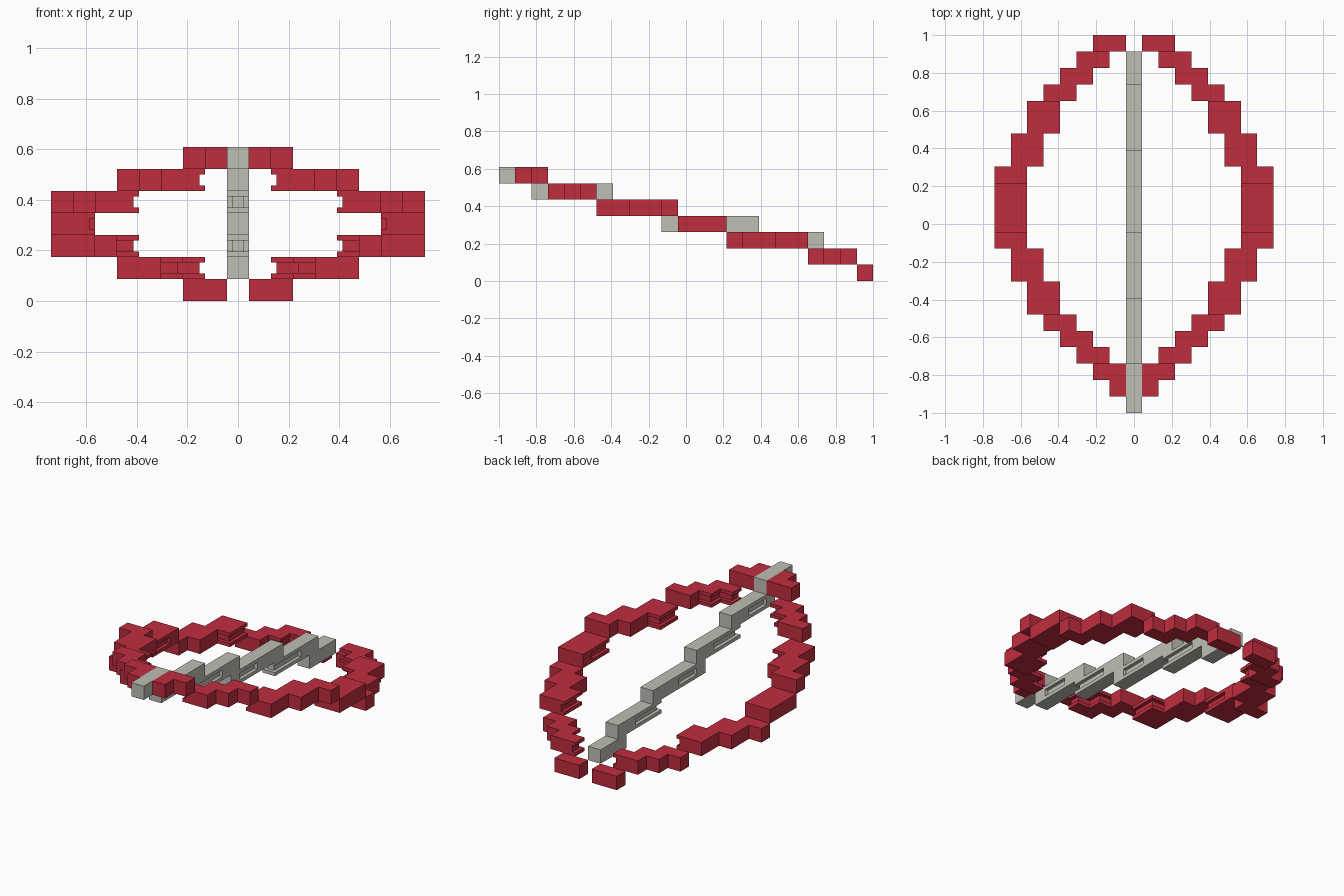
import bpy, bmesh
from mathutils import Matrix, Vector

old = bpy.data.objects.get("Cube")
if old:
    bpy.data.objects.remove(old, do_unlink=True)

U = 2 / 23      # block size
Q = 0.25        # groove depth and lip thickness, in blocks


def material(name, rgb):
    m = bpy.data.materials.new(name)
    m.diffuse_color = (*rgb, 1)
    m.use_nodes = True
    m.node_tree.nodes["Principled BSDF"].inputs["Base Color"].default_value = (*rgb, 1)
    return m


RED = material("crimson", (0.53, 0.026, 0.05))
GREY = material("warm grey", (0.53, 0.52, 0.46))


def box(bm, x0, x1, y0, y1, z0, z1):
    """Add a box given in block units: x from the middle, y from the front, z from the ground."""
    lo, hi = Vector((x0, y0 - 11.5, z0)) * U, Vector((x1, y1 - 11.5, z1)) * U
    bmesh.ops.create_cube(bm, size=1, matrix=Matrix.Translation((lo + hi) / 2)
                          @ Matrix.Diagonal((*(hi - lo), 1)))


def lips(bm, x0, x1, y0, y1, z):
    """Thin slabs above and below a groove."""
    box(bm, x0, x1, y0, y1, z, z + Q)
    box(bm, x0, x1, y0, y1, z + 1 - Q, z + 1)


def finish(bm, name, mat):
    me = bpy.data.meshes.new(name)
    bm.to_mesh(me)
    bm.free()
    me.materials.append(mat)
    bpy.context.collection.objects.link(bpy.data.objects.new(name, me))


# Ring: layer -> rows (first row, end row, inner x, outer x, grooved, step side)
RING = {
    6: [(1, 2, 1, 2, 0, 0), (2, 3, 1, 3, 0, 0)],
    5: [(3, 4, 2, 4, 1, 1), (4, 5, 3, 5, 1, 1), (5, 6, 4, 6, 0, 0)],
    4: [(6, 8, 5, 7, 1, 1), (8, 10, 6, 8, 0, 0), (10, 11, 7, 9, 0, 0)],
    3: [(11, 13, 7, 9, 1, 0), (13, 14, 7, 9, 0, 0)],
    2: [(14, 15, 7, 9, 0, 0), (15, 17, 6, 8, 0, 0), (17, 19, 5, 7, 1, -1)],
    1: [(19, 20, 4, 6, 0, 0), (20, 21, 3, 5, 1, -1), (21, 22, 2, 4, 1, -1)],
    0: [(22, 23, 1, 3, 0, 0)],
}
for side, sx in (("left", 1), ("right", -1)):
    for z, rows in RING.items():
        bm = bmesh.new()
        for y0, y1, a, b, grooved, step in rows:
            a, b = a - 0.5, b - 0.5
            if not grooved:
                box(bm, a, b, y0, y1, z, z + 1)
                continue
            lips(bm, a, b, y0, y1, z)
            # core set back from the inner face and from the exposed step
            c0 = y0 + (Q if step < 0 else 0)
            c1 = y1 - (Q if step > 0 else 0)
            box(bm, a + Q, b, c0, c1, z + Q, z + 1 - Q)
            if step:
                s0, s1 = (c1, y1) if step > 0 else (y0, c0)
                box(bm, a + 1 + Q, b, s0, s1, z + Q, z + 1 - Q)
        if sx < 0:
            bmesh.ops.scale(bm, vec=(-1, 1, 1), verts=bm.verts)
            bmesh.ops.reverse_faces(bm, faces=bm.faces)
        finish(bm, f"{side}_ring_step_{z}", RED)

# Spine: (layer, start, end, groove start, groove end), descending to the back
SPINE = [(6, 0, 3, 0, 0), (5, 2, 7, 3, 5), (4, 6, 11, 6, 9),
         (3, 10, 16, 11, 13), (2, 15, 20, 15, 18), (1, 19, 22, 0, 0)]
for z, y0, y1, g0, g1 in SPINE:
    bm = bmesh.new()
    if g1 == g0:
        box(bm, -0.5, 0.5, y0, y1, z, z + 1)
    else:
        if g0 > y0:
            box(bm, -0.5, 0.5, y0, g0, z, z + 1)
        lips(bm, -0.5, 0.5, g0, g1, z)
        start = g0 + (Q if g0 == y0 else 0)
        box(bm, Q - 0.5, 0.5 - Q, start, g1, z + Q, z + 1 - Q)
        box(bm, -0.5, 0.5, g1, y1, z, z + 1)
    finish(bm, f"spine_step_{z}", GREY)
